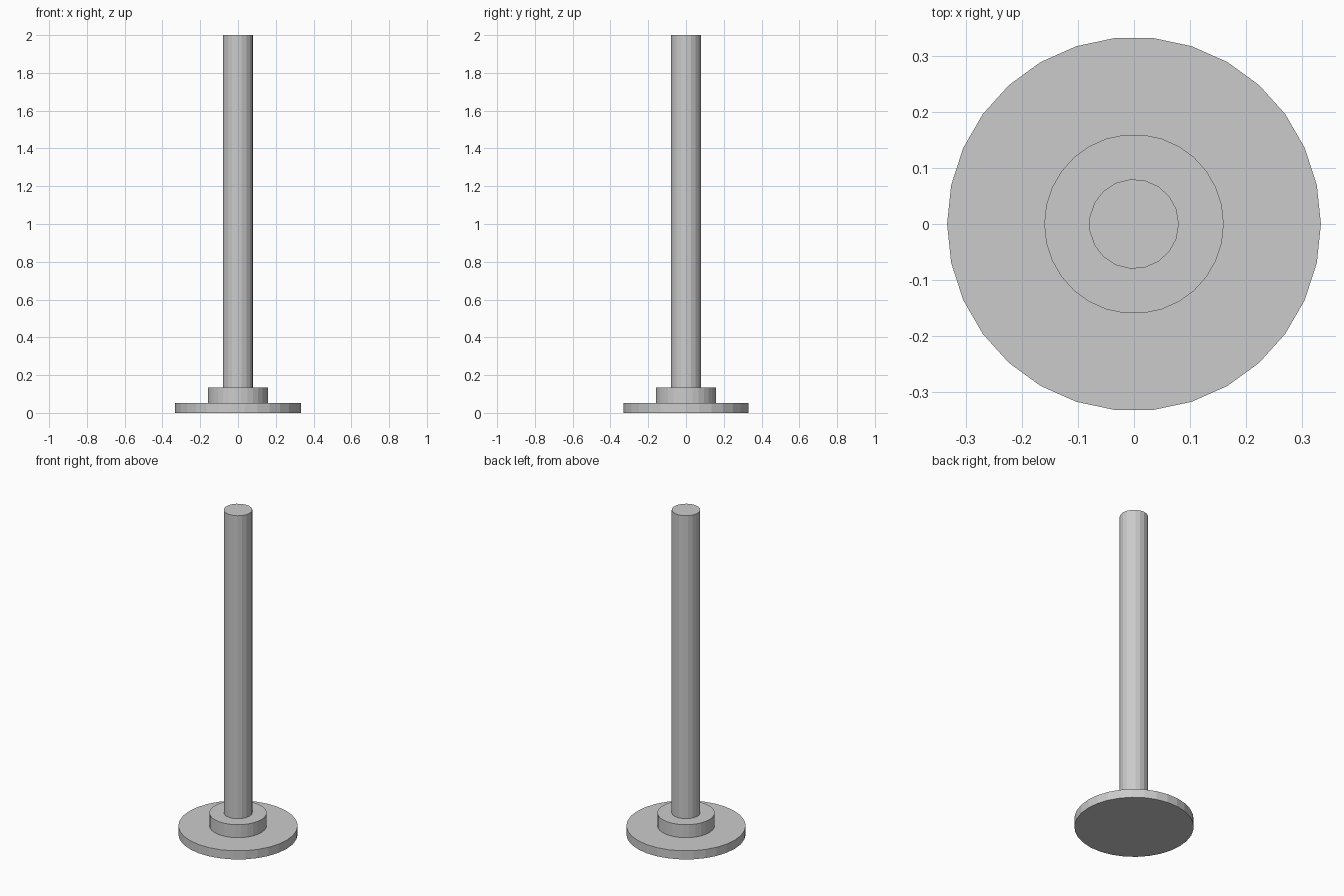
import bpy, bmesh
from math import cos, sin, tau

cube = bpy.data.objects.get("Cube")
if cube:
    bpy.data.objects.remove(cube, do_unlink=True)

# Single grey finish
grey = bpy.data.materials.new("plain_grey")
grey.use_nodes = True
colour = (0.6, 0.6, 0.6, 1)
grey.diffuse_color = colour
grey.node_tree.nodes["Principled BSDF"].inputs["Base Color"].default_value = colour


def disc(name, radius, bottom, top, sides):
    """Flat-sided cylinder with one corner on the +x axis."""
    bm = bmesh.new()
    ring = [bm.verts.new((radius * cos(tau * i / sides),
                          radius * sin(tau * i / sides), bottom))
            for i in range(sides)]
    base = bm.faces.new(ring)
    new = bmesh.ops.extrude_face_region(bm, geom=[base], use_keep_orig=True)["geom"]
    bmesh.ops.translate(bm, vec=(0, 0, top - bottom),
                        verts=[v for v in new if isinstance(v, bmesh.types.BMVert)])
    bmesh.ops.recalc_face_normals(bm, faces=bm.faces)
    mesh = bpy.data.meshes.new(name)
    bm.to_mesh(mesh)
    bm.free()
    mesh.materials.append(grey)
    obj = bpy.data.objects.new(name, mesh)
    bpy.context.collection.objects.link(obj)
    return obj


# Wide foot, raised collar and tall post, stacked
disc("base_plate", 0.3333, 0, 0.0533, 30)
disc("collar", 0.16, 0.0533, 0.1333, 30)
disc("post", 0.08, 0.1333, 2, 19)
